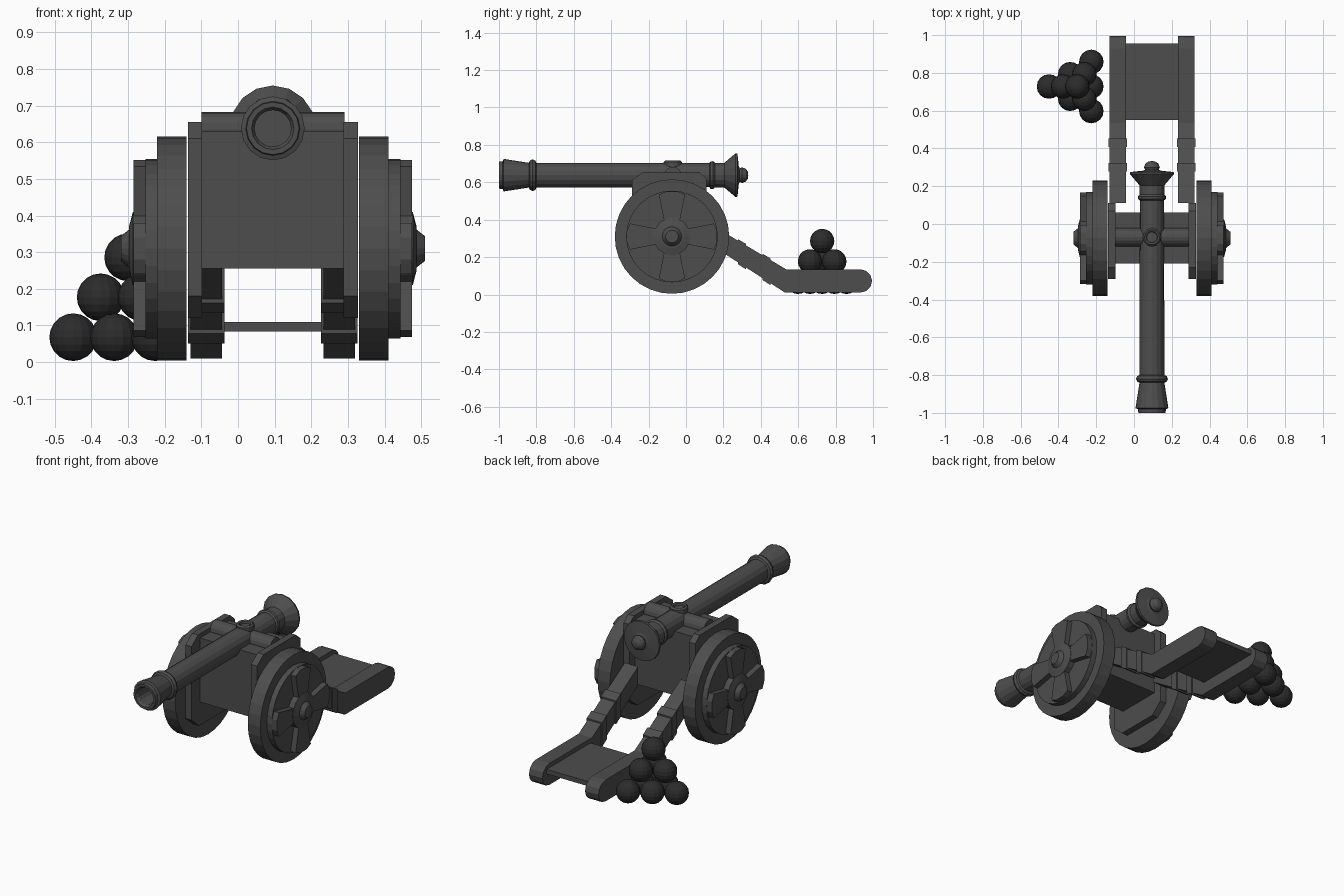
import bpy, bmesh
from math import sin, cos, pi, radians
from mathutils import Matrix, Vector

if "Cube" in bpy.data.objects:
    bpy.data.objects.remove(bpy.data.objects["Cube"])

CX = 0.095            # centre plane of the gun
WY, WZ = -0.075, 0.31  # wheel axle


def material(name, v):
    m = bpy.data.materials.new(name)
    m.diffuse_color = (v, v, v, 1)
    m.use_nodes = True
    m.node_tree.nodes["Principled BSDF"].inputs["Base Color"].default_value = m.diffuse_color
    return m


IRON = material("iron", 0.075)
SHOT = material("shot", 0.025)


def finish(name, bm, mat=IRON):
    bmesh.ops.recalc_face_normals(bm, faces=bm.faces)
    me = bpy.data.meshes.new(name)
    bm.to_mesh(me)
    bm.free()
    me.materials.append(mat)
    ob = bpy.data.objects.new(name, me)
    bpy.context.collection.objects.link(ob)
    return ob


def prism(name, profile, x0, x1):
    """Extrude a (y, z) outline along x."""
    bm = bmesh.new()
    f = bm.faces.new([bm.verts.new((x0, y, z)) for y, z in profile])
    r = bmesh.ops.extrude_face_region(bm, geom=[f])
    bmesh.ops.translate(bm, vec=(x1 - x0, 0, 0),
                        verts=[v for v in r["geom"] if isinstance(v, bmesh.types.BMVert)])
    return finish(name, bm)


def box(name, x0, x1, y0, y1, z0, z1):
    return prism(name, [(y0, z0), (y1, z0), (y1, z1), (y0, z1)], x0, x1)


def lathe(name, profile, origin, axis, n):
    """Revolve (radius, height) points about an axis; radius 0 makes a pole."""
    bm = bmesh.new()
    rings = []
    for r, h in profile:
        k = 1 if r == 0 else n
        rings.append([bm.verts.new((r * cos(2 * pi * i / n), r * sin(2 * pi * i / n), h))
                      for i in range(k)])
    for a, b in zip(rings, rings[1:]):
        for i in range(n):
            j = (i + 1) % n
            quad = [a[i % len(a)], a[j % len(a)], b[j % len(b)], b[i % len(b)]]
            bm.faces.new(list(dict.fromkeys(quad)))
    rot = Vector((0, 0, 1)).rotation_difference(Vector(axis)).to_matrix().to_4x4()
    bm.transform(Matrix.Translation(origin) @ rot)
    return finish(name, bm)


# Barrel with bore, muzzle swell, rings, flared breech and knob
lathe("barrel", [(0, -0.85), (0.05, -0.85), (0.05, -0.985), (0.058, -1.0), (0.072, -1.0),
                 (0.074, -0.98), (0.087, -0.975), (0.066, -0.84), (0.078, -0.835),
                 (0.085, -0.82), (0.078, -0.805), (0.066, -0.80), (0.064, 0.125),
                 (0.073, 0.132), (0.075, 0.145), (0.066, 0.155), (0.066, 0.205),
                 (0.117, 0.265), (0.115, 0.275), (0.05, 0.282), (0.036, 0.287),
                 (0.042, 0.30), (0.034, 0.32), (0.018, 0.331), (0, 0.333)],
      (CX, 0, 0.638), (0, 1, 0), 16)

# Trunnion bar and touch-hole ring
lathe("trunnion", [(0, -0.195), (0.048, -0.195), (0.048, 0.195), (0, 0.195)],
      (CX, -0.07, 0.635), (1, 0, 0), 16)
lathe("vent_ring", [(0, 0.70), (0.028, 0.70), (0.03, 0.712), (0.04, 0.717),
                    (0.049, 0.708), (0.049, 0.66), (0, 0.66)],
      (CX, -0.07, 0), (0, 0, 1), 12)

# Carriage body
box("carriage_body", -0.102, 0.292, -0.21, 0.06, 0.255, 0.63)

# Shelf between the trail rails
box("trail_shelf", -0.05, 0.24, 0.55, 0.955, 0.083, 0.11)

CHEEK = [(-0.29, 0.18), (-0.22, 0.12), (0.04, 0.12), (0.11, 0.18),
         (0.11, 0.62), (0.07, 0.655), (-0.23, 0.655), (-0.29, 0.61)]
RAIL = ([(0.11, 0.28), (0.53, 0.01), (0.93, 0.01)]
        + [(0.93 + 0.065 * cos(a), 0.0725 + 0.0625 * sin(a))
           for a in [radians(-60 + 30 * i) for i in range(5)]]
        + [(0.93, 0.135), (0.535, 0.135), (0.11, 0.388)])

for side, s in (("left", -1), ("right", 1)):
    def sx(d):
        return CX + s * d

    # Cheek plate and trail rail with two straps
    prism(side + "_cheek", CHEEK, sx(0.193), sx(0.232))
    prism(side + "_trail_rail", RAIL, sx(0.138), sx(0.225))
    for k, y in enumerate((0.30, 0.43)):
        top, low = 0.388 - 0.595 * (y - 0.11), 0.28 - 0.643 * (y - 0.11)
        w = 0.022
        prism(f"{side}_strap_{k}", [(y - w, low + 0.004), (y + w, low - 0.024),
                                    (y + w, top - 0.005), (y - w, top + 0.021)],
              sx(0.132), sx(0.231))

    # Wheel: tyre, raised inner disc and hub
    lathe(side + "_wheel", [(0, 0.235), (0.306, 0.235), (0.306, 0.316), (0.245, 0.316),
                            (0.245, 0.348), (0, 0.348)],
          (CX, WY, WZ), (s, 0, 0), 32)
    lathe(side + "_hub", [(0, 0.34), (0.1, 0.34), (0.1, 0.382), (0.062, 0.392),
                          (0.052, 0.392), (0.034, 0.415), (0, 0.415)],
          (CX, WY, WZ), (s, 0, 0), 16)

    # Four wedge spokes
    for k in range(4):
        c, d = cos(k * pi / 2), sin(k * pi / 2)
        wedge = [(0.05, -0.035), (0.224, -0.07), (0.242, -0.03), (0.242, 0.03),
                 (0.224, 0.07), (0.05, 0.035)]
        prism(f"{side}_spoke_{k}",
              [(WY + u * c - v * d, WZ + u * d + v * c) for u, v in wedge],
              sx(0.34), sx(0.38))

# Pyramid of cannonballs, three layers in a triangle
count = 0
for layer in range(3):
    for row in range(3 - layer):
        for i in range(row + 1):
            bm = bmesh.new()
            bmesh.ops.create_uvsphere(bm, u_segments=16, v_segments=10, radius=0.065)
            pos = (-0.45 + 0.112 * row + 0.075 * layer,
                   0.728 + 0.13 * (i - row / 2),
                   0.068 + 0.109 * layer)
            bmesh.ops.translate(bm, vec=pos, verts=bm.verts)
            finish(f"cannonball_{count}", bm, SHOT)
            count += 1
